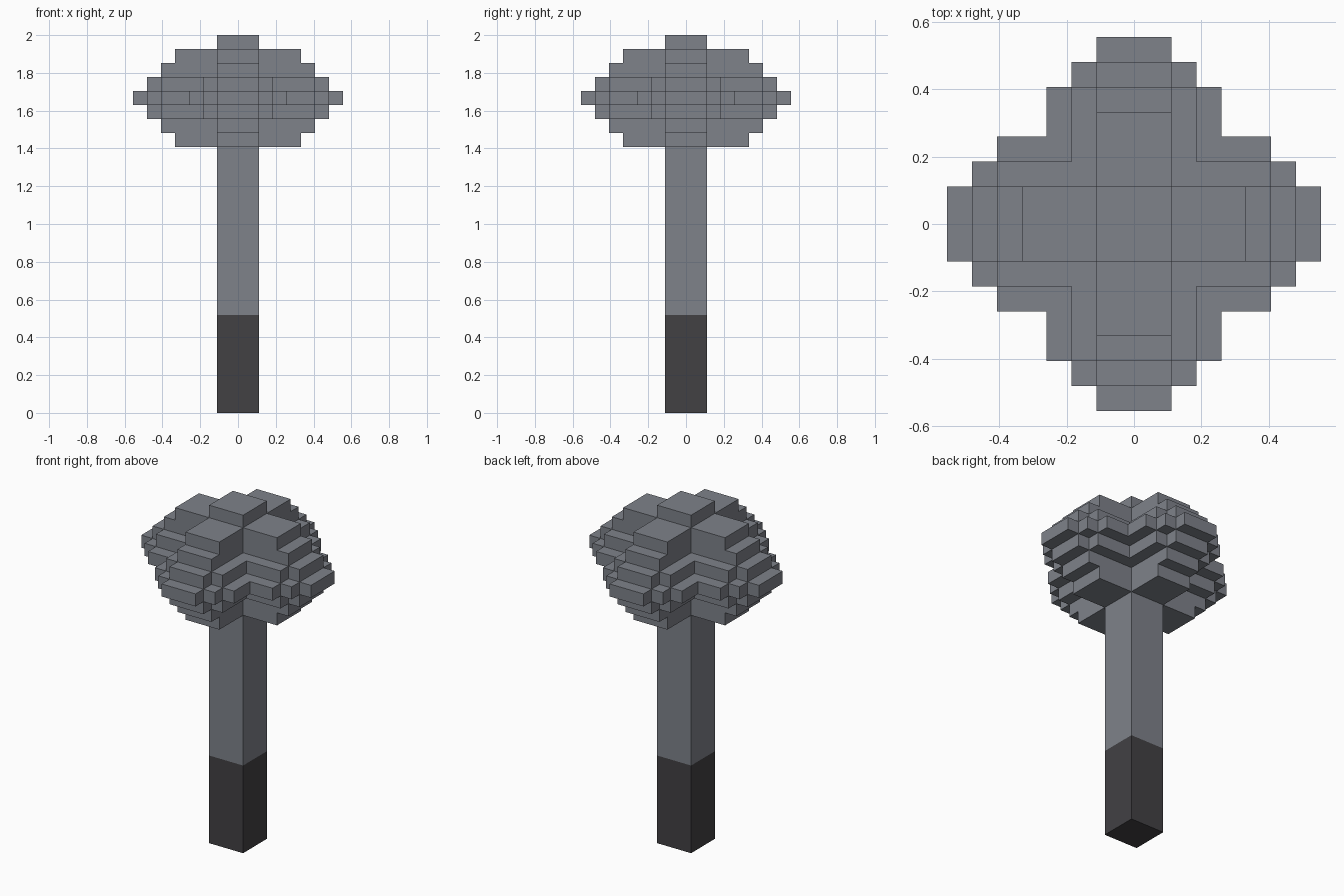
import bpy
import bmesh

cube = bpy.data.objects.get("Cube")
if cube:
    bpy.data.objects.remove(cube, do_unlink=True)

U = 1 / 27          # half of one block
LAYER = 2 / 27      # height of one block


def material(name, rgb):
    mat = bpy.data.materials.new(name)
    mat.use_nodes = True
    mat.diffuse_color = (*rgb, 1)
    mat.node_tree.nodes["Principled BSDF"].inputs["Base Color"].default_value = (*rgb, 1)
    return mat


steel = material("steel grey", (0.209, 0.223, 0.254))
grip = material("charcoal", (0.0545, 0.0529, 0.0578))


def cross_outline(steps):
    """Stepped cross from (arm length, arm half width) pairs, longest first."""
    half = []
    for i, (length, width) in enumerate(steps):
        if i:
            half.append((length, steps[i - 1][1]))
        half.append((length, width))
    length, width = steps[-1]
    corner = [(width, width)] if length > width else []
    mirrored = [(y, x) for x, y in reversed(half)] if corner else []
    quarter = half + corner + mirrored
    outline = []
    for _ in range(4):
        outline += quarter
        quarter = [(-y, x) for x, y in quarter]
    return outline


def add_prism(bm, outline, z0, z1):
    low = [bm.verts.new((x * U, y * U, z0 * LAYER)) for x, y in outline]
    high = [bm.verts.new((x * U, y * U, z1 * LAYER)) for x, y in outline]
    bm.faces.new(low[::-1])
    bm.faces.new(high)
    n = len(outline)
    for i in range(n):
        j = (i + 1) % n
        bm.faces.new((low[i], low[j], high[j], high[i]))


def build(name, layers, mat):
    bm = bmesh.new()
    for steps, z0, z1 in layers:
        add_prism(bm, cross_outline(steps), z0, z1)
    mesh = bpy.data.meshes.new(name)
    bm.to_mesh(mesh)
    bm.free()
    mesh.materials.append(mat)
    obj = bpy.data.objects.new(name, mesh)
    bpy.context.collection.objects.link(obj)


# Handle: dark grip below, grey shaft above
square = [(3, 3)]
build("handle_grip", [(square, 0, 7)], grip)
build("handle_shaft", [(square, 7, 19)], steel)

# Head: stacked stepped crosses, mirrored about the widest layer, plus a cap
inner = [(9, 3)]
middle = [(11, 3)]
outer = [(13, 3), (11, 5)]
widest = [(15, 3), (13, 5), (11, 7)]
stack = [inner, middle, outer, widest, outer, middle, inner, square]
build("mace_head", [(s, 19 + i, 20 + i) for i, s in enumerate(stack)], steel)
